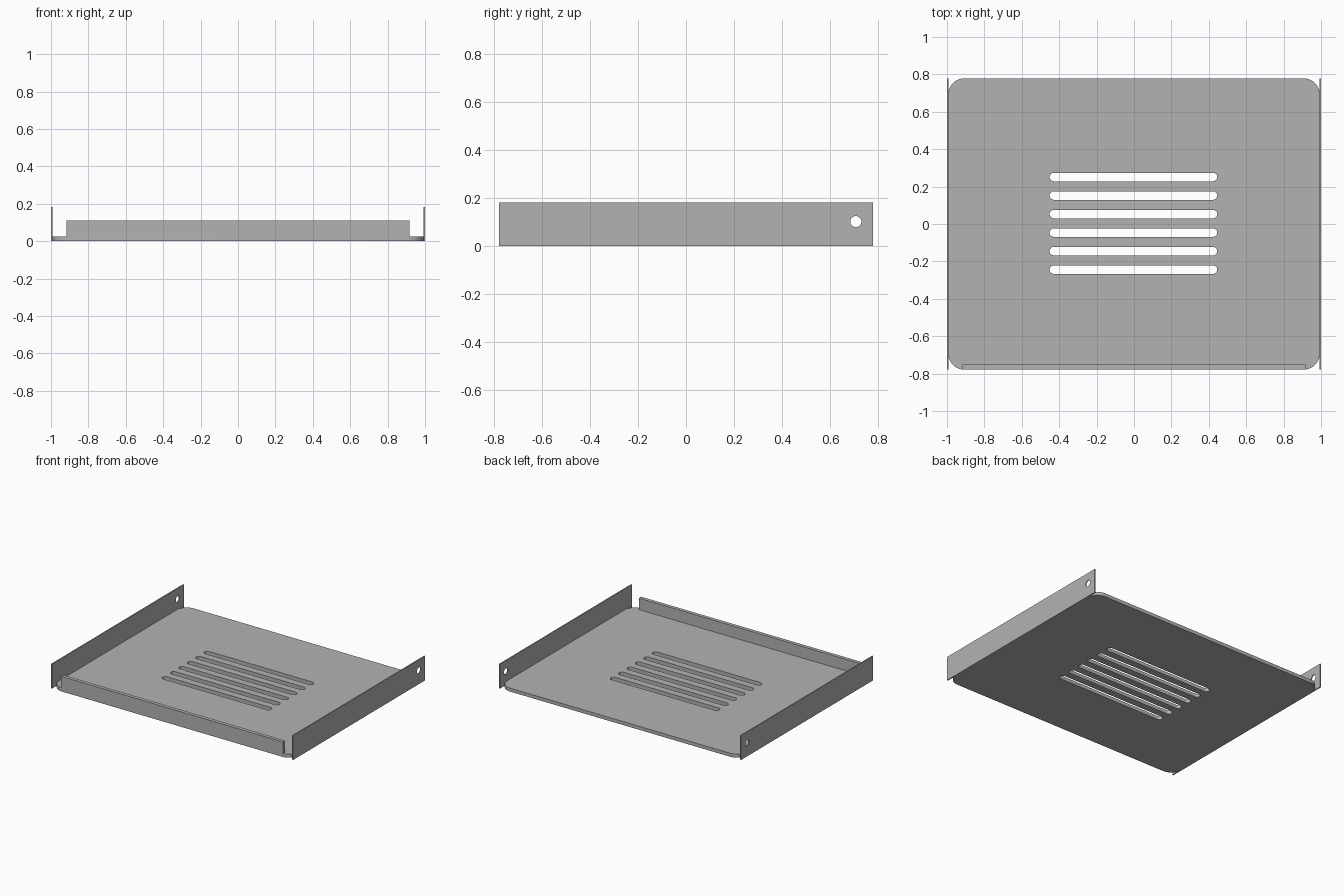
import bpy
import bmesh
from math import sin, cos, pi, radians

cube = bpy.data.objects.get("Cube")
if cube:
    bpy.data.objects.remove(cube, do_unlink=True)

# Overall sizes
HALF_X, HALF_Y = 1.0, 0.778
SHEET = 0.008           # side wall thickness
BASE = 0.026            # base plate thickness
WALL_H = 0.182

metal = bpy.data.materials.new("sheet metal grey")
metal.use_nodes = True
GREY = (0.45, 0.45, 0.45, 1)
metal.diffuse_color = GREY
metal.node_tree.nodes["Principled BSDF"].inputs["Base Color"].default_value = GREY


def rounded(cx, cy, hx, hy, r, steps=10):
    """Outline of a rounded rectangle; r equal to hy makes a slot."""
    pts = []
    for quarter, (sx, sy) in enumerate([(1, 1), (-1, 1), (-1, -1), (1, -1)]):
        for i in range(steps + 1):
            a = (quarter + i / steps) * pi / 2
            pts.append((cx + sx * (hx - r) + r * cos(a),
                        cy + sy * (hy - r) + r * sin(a)))
    return pts


def rect(x0, x1, y0, y1):
    return [(x0, y0), (x1, y0), (x1, y1), (x0, y1)]


def circle(cx, cy, r, steps=32):
    return [(cx + r * cos(2 * pi * i / steps), cy + r * sin(2 * pi * i / steps))
            for i in range(steps)]


def sheet_part(name, outlines, thickness, location, rotation=(0, 0, 0)):
    """Flat plate from an outer outline and hole outlines, centred on its thickness."""
    curve = bpy.data.curves.new(name, "CURVE")
    curve.dimensions = "2D"
    curve.fill_mode = "BOTH"
    curve.extrude = thickness / 2
    for pts in outlines:
        spline = curve.splines.new("POLY")
        spline.points.add(len(pts) - 1)
        for p, (x, y) in zip(spline.points, pts):
            p.co = (x, y, 0, 1)
        spline.use_cyclic_u = True
    obj = bpy.data.objects.new(name, curve)
    bpy.context.collection.objects.link(obj)
    obj.location = location
    obj.rotation_euler = rotation
    bpy.ops.object.select_all(action="DESELECT")
    obj.select_set(True)
    bpy.context.view_layer.objects.active = obj
    bpy.ops.object.convert(target="MESH")
    obj = bpy.context.object
    # Weld the caps to the rims
    bm = bmesh.new()
    bm.from_mesh(obj.data)
    bmesh.ops.remove_doubles(bm, verts=bm.verts, dist=0.0001)
    bmesh.ops.recalc_face_normals(bm, faces=bm.faces)
    bm.to_mesh(obj.data)
    bm.free()
    obj.data.materials.clear()
    obj.data.materials.append(metal)
    bpy.ops.object.shade_smooth_by_angle(angle=radians(30))
    return obj


# Base plate with rounded corners and six vent slots
slots = [rounded(-0.003, 0.251 - 0.099 * i, 0.448, 0.0225, 0.0225) for i in range(6)]
sheet_part("base_plate",
           [rounded(0, 0, HALF_X - SHEET, HALF_Y, 0.083)] + slots,
           BASE, (0, 0, BASE / 2))

# Side walls, each with a round hole near the back
for name, side in (("left_wall", 1), ("right_wall", -1)):
    sheet_part(name,
               [rect(-HALF_Y, HALF_Y, 0, WALL_H), circle(0.706, 0.102, 0.023)],
               SHEET, (side * (HALF_X - SHEET / 2), 0, 0),
               (pi / 2, 0, pi / 2))

# Low front lip standing on the base plate
LIP = 0.027
sheet_part("front_lip", [rect(-0.918, 0.916, BASE, 0.112)],
           LIP, (0, -HALF_Y + LIP / 2, 0), (pi / 2, 0, 0))
